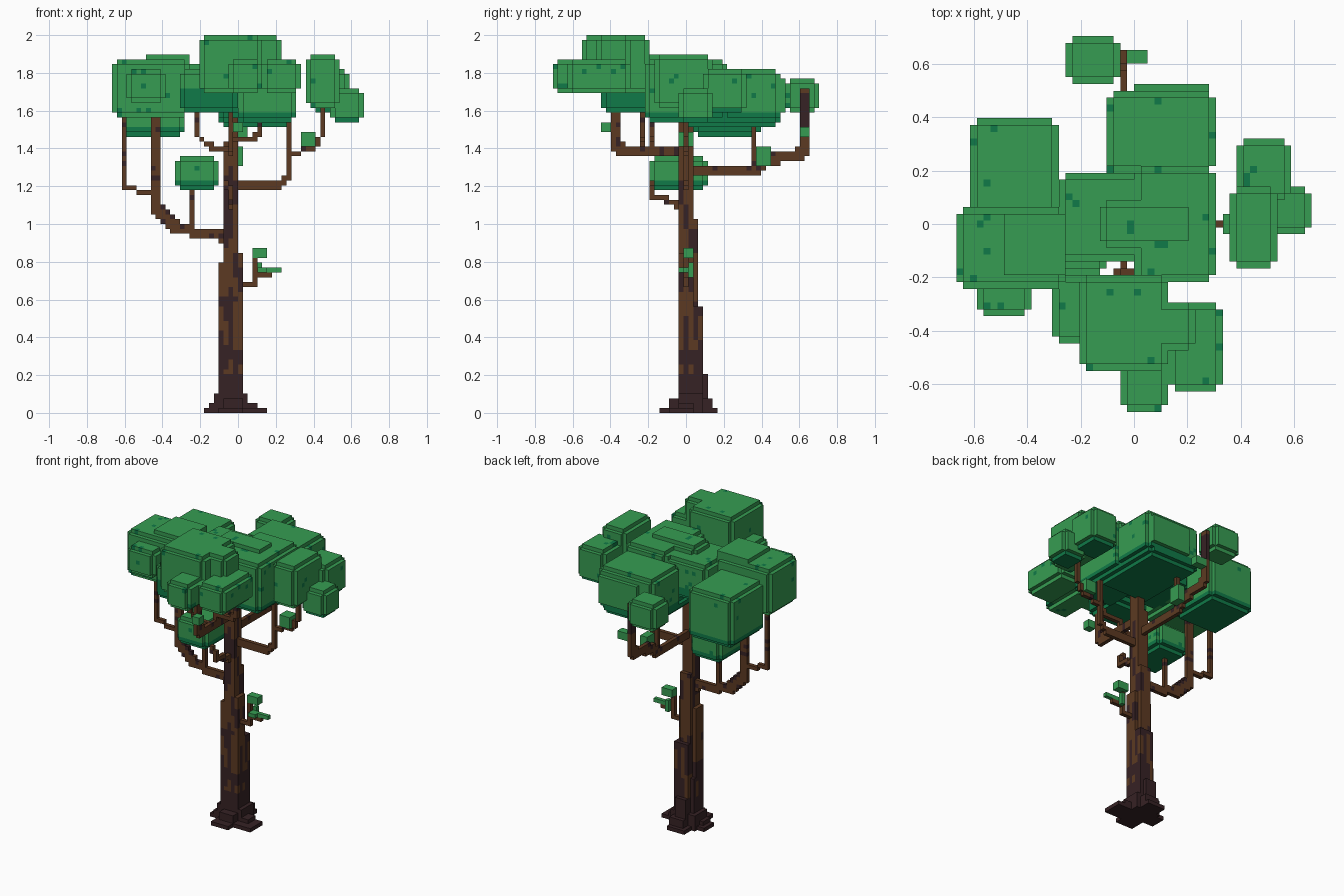
import bpy
import math
import random

random.seed(7)
V = 2 / 78                      # edge of one cube
HALF = (0.0, 0.5, 0.0)          # grid offset of each axis
LEAF, SHADE, BARK, DARK = range(4)

cube = bpy.data.objects.get("Cube")
if cube:
    bpy.data.objects.remove(cube, do_unlink=True)


def material(name, colour):
    mat = bpy.data.materials.new(name)
    mat.use_nodes = True
    mat.diffuse_color = (*colour, 1)
    node = next(n for n in mat.node_tree.nodes if n.type == 'BSDF_PRINCIPLED')
    node.inputs["Base Color"].default_value = (*colour, 1)
    node.inputs["Roughness"].default_value = 0.9
    return mat


MATS = [material("leaf green", (0.037, 0.335, 0.085)),
        material("deep green", (0.005, 0.195, 0.065)),
        material("bark brown", (0.107, 0.042, 0.016)),
        material("dark bark", (0.037, 0.016, 0.018))]

cells = {}                      # cube position -> (part, colour)


def snap(p):
    return [math.floor(c / V - h + 0.5) for c, h in zip(p, HALF)]


def fill(part, lo, hi, colour):
    """Fill a block of cubes; colour is an index or a rule on the position."""
    for i in range(lo[0], hi[0]):
        for j in range(lo[1], hi[1]):
            for k in range(lo[2], hi[2]):
                c = colour(i, j, k) if callable(colour) else colour
                cells[i, j, k] = (part, c)


def box(part, x, y, z, colour):
    fill(part, *map(snap, zip(x, y, z)), colour)


streaks = {}


def bark(i, j, k):
    """Dark roots, then vertical dark streaks that thin out upwards."""
    z = k * V
    chance = 1 if z < 0.2 else 0.8 if z < 0.33 else 0.5 if z < 0.6 else 0.3
    key = (i, j, (k + 3 * i + 5 * j) // 5)
    return DARK if streaks.setdefault(key, random.random()) < chance else BARK


def twig_bark(i, j, k):
    return DARK if random.random() < 0.12 else BARK


def clump(part, x, y, z, shade=0.0):
    """Leaf block with notched edges, speckles and a deep green underside."""
    lo, hi = map(snap, zip(x, y, z))
    base = lo[2] + round(shade / V)

    def leaf(i, j, k):
        return SHADE if k < base or random.random() < 0.025 else LEAF
    for axis in range(3):
        inset = [0 if a == axis else 1 for a in range(3)]
        fill(part, [l + n for l, n in zip(lo, inset)],
             [h - n for h, n in zip(hi, inset)], leaf)


def branch(part, points, size=(1, 1, 1), colour=twig_bark):
    """Stepped run of cubes through the points."""
    for a, b in zip(points, points[1:]):
        steps = max(1, math.ceil(math.dist(a, b) / V * 2))
        for s in range(steps + 1):
            t = s / steps
            p = [math.floor((u + (w - u) * t) / V - h)
                 for u, w, h in zip(a, b, HALF)]
            for i in range(size[0]):
                for j in range(size[1]):
                    for k in range(size[2]):
                        q = (p[0] + i, p[1] + j, p[2] + k)
                        if q not in cells:
                            cells[q] = (part, colour(*q))


# Leaf clumps
clump("back_small_clump", (-0.255, -0.05), (0.53, 0.71), (1.60, 1.775))
clump("back_clump", (-0.10, 0.30), (0.20, 0.50), (1.55, 1.82), 0.05)
box("back_clump", (0.0, 0.28), (0.45, 0.53), (1.60, 1.78), LEAF)
clump("canopy_underside", (-0.10, 0.28), (-0.02, 0.50), (1.50, 1.60), 0.1)
clump("centre_left_clump", (-0.28, 0.05), (-0.13, 0.20), (1.58, 1.84), 0.08)
clump("centre_clump", (0.0, 0.31), (-0.23, 0.21), (1.54, 1.87), 0.04)
clump("centre_cap", (-0.13, 0.23), (-0.10, 0.10), (1.80, 1.90))
clump("front_left_clump", (-0.31, 0.0), (-0.45, -0.20), (1.58, 1.82), 0.12)
clump("front_clump", (-0.205, 0.13), (-0.56, -0.20), (1.70, 2.0))
clump("front_clump", (0.0, 0.225), (-0.48, -0.29), (1.72, 2.0))
clump("front_right_clump", (0.12, 0.33), (-0.63, -0.30), (1.69, 1.87))
clump("front_small_clump", (-0.05, 0.125), (-0.71, -0.50), (1.69, 1.87))
clump("left_back_clump", (-0.61, -0.28), (0.05, 0.385), (1.47, 1.80), 0.05)
clump("left_clump", (-0.66, -0.255), (-0.25, 0.06), (1.57, 1.88))
box("left_clump", (-0.48, -0.26), (-0.20, 0.03), (1.85, 1.90), LEAF)
clump("left_small_clump", (-0.58, -0.38), (-0.35, -0.2), (1.63, 1.83))
clump("right_back_clump", (0.38, 0.60), (0.08, 0.31), (1.58, 1.82), 0.03)
clump("right_outer_clump", (0.48, 0.655), (-0.05, 0.13), (1.54, 1.73), 0.03)
clump("right_clump", (0.35, 0.53), (-0.175, 0.13), (1.61, 1.90))
clump("low_clump", (-0.33, -0.105), (-0.185, 0.12), (1.17, 1.35), 0.05)

# Small loose leaves
for x, y, z in [((0.33, 0.405), (-0.03, 0.04), (1.42, 1.49)),
                ((-0.03, 0.025), (0.37, 0.445), (1.32, 1.40)),
                ((-0.03, 0.05), (0.60, 0.66), (1.45, 1.52)),
                ((-0.03, 0.025), (-0.46, -0.385), (1.48, 1.55)),
                ((0.075, 0.145), (-0.02, 0.03), (0.815, 0.86)),
                ((0.10, 0.15), (-0.05, 0.0), (0.74, 0.77)),
                ((0.10, 0.13), (0.02, 0.05), (0.71, 0.80)),
                ((0.155, 0.22), (-0.01, 0.02), (0.74, 0.77))]:
    box("loose_leaves", x, y, z, LEAF)

# Trunk, narrowing in steps, with flared roots
for x, y, z in [((-0.18, 0.0), (-0.05, 0.06), (0, 0.03)),
                ((-0.1, 0.15), (-0.08, 0.04), (0, 0.03)),
                ((-0.09, 0.03), (-0.13, 0.17), (0, 0.03)),
                ((-0.15, 0.10), (-0.04, 0.05), (0, 0.06)),
                ((-0.08, 0.02), (-0.09, 0.13), (0, 0.08)),
                ((-0.125, 0.05), (-0.05, 0.08), (0, 0.10)),
                ((-0.10, 0.03), (-0.03, 0.07), (0, 0.33)),
                ((-0.077, 0.0), (-0.05, 0.115), (0, 0.20)),
                ((-0.077, 0.026), (-0.05, 0.09), (0, 0.56)),
                ((-0.10, 0.0), (-0.03, 0.04), (0, 0.79)),
                ((-0.077, 0.02), (-0.03, 0.04), (0, 0.85)),
                ((-0.077, 0.0), (-0.05, 0.065), (0, 1.03)),
                ((-0.077, 0.0), (-0.03, 0.04), (0, 1.43)),
                ((-0.051, 0.0), (-0.03, 0.04), (1.4, 1.56)),
                ((-0.051, -0.026), (-0.01, 0.02), (1.5, 1.7))]:
    box("trunk", x, y, z, bark)

# Left branches
Y = 0.01
branch("left_branch", [(-0.08, Y, .92), (-0.2, Y, .94), (-0.33, Y, .96),
                       (-0.39, Y, 1.01), (-0.44, Y, 1.06), (-0.44, Y, 1.6)], (2, 1, 2))
branch("left_outer_branch", [(-0.44, Y, 1.17), (-0.54, Y, 1.18),
                             (-0.6, Y, 1.21), (-0.6, Y, 1.6)])
branch("low_clump_stem", [(-0.24, Y, .95), (-0.24, Y, 1.2)])

# Right branches
branch("right_branch", [(0, Y, 1.18), (0.21, Y, 1.19), (0.26, Y, 1.25),
                        (0.26, Y, 1.57)], (1, 1, 1))
branch("right_branch", [(0.02, Y, 1.18), (0.21, Y, 1.20)], (1, 1, 2))
branch("right_outer_branch", [(0.26, Y, 1.36), (0.35, Y, 1.39), (0.42, Y, 1.42),
                              (0.44, Y, 1.48), (0.44, Y, 1.65)])

# Front branches
X = -0.04
branch("front_branch", [(X, -0.03, 1.37), (X, -0.35, 1.37),
                        (X, -0.39, 1.42), (X, -0.39, 1.72)], (1, 2, 2))
branch("front_side_stem", [(X, -0.24, 1.40), (-0.14, -0.24, 1.41),
                           (-0.22, -0.24, 1.47), (-0.22, -0.24, 1.6)])
branch("front_side_stem", [(X, -0.19, 1.40), (X, -0.19, 1.45),
                           (0.1, -0.19, 1.46), (0.12, -0.19, 1.56)])
branch("front_twig", [(X, -0.03, 1.09), (X, -0.08, 1.12), (X, -0.17, 1.15),
                      (-0.06, -0.17, 1.23)])

# Back branches
branch("back_branch", [(X, 0.04, 1.27), (X, 0.36, 1.28), (X, 0.43, 1.33),
                       (X, 0.59, 1.35), (X, 0.62, 1.40), (X, 0.62, 1.68)], (1, 2, 2))
box("back_branch", (-0.051, -0.026), (0.6, 0.66), (1.52, 1.7), DARK)
branch("back_stem", [(X, 0.37, 1.3), (X, 0.37, 1.55)])

# Low twig
branch("low_twig", [(0.02, 0, .67), (0.09, 0, .68), (0.09, 0, .81)])
branch("low_twig", [(0.09, 0, .72), (0.16, 0, .73), (0.16, 0, .76)])


def build(part):
    """Make one mesh from the exposed cube faces of a part."""
    verts, faces, colours = {}, [], []
    for pos, (owner, colour) in cells.items():
        if owner != part:
            continue
        for axis in range(3):
            u, w = (axis + 1) % 3, (axis + 2) % 3
            for side in (0, 1):
                near = list(pos)
                near[axis] += 2 * side - 1
                if tuple(near) in cells:
                    continue
                face = []
                for a, b in ((0, 0), (1, 0), (1, 1), (0, 1)):
                    c = list(pos)
                    c[axis] += side
                    c[u] += a
                    c[w] += b
                    face.append(verts.setdefault(tuple(c), len(verts)))
                faces.append(face if side else face[::-1])
                colours.append(colour)
    if not faces:
        return
    mesh = bpy.data.meshes.new(part)
    mesh.from_pydata([[(c + h) * V for c, h in zip(p, HALF)] for p in verts], [], faces)
    for mat in MATS:
        mesh.materials.append(mat)
    mesh.polygons.foreach_set("material_index", colours)
    mesh.update()
    bpy.context.collection.objects.link(bpy.data.objects.new(part, mesh))


for part in sorted({owner for owner, _ in cells.values()}):
    build(part)
